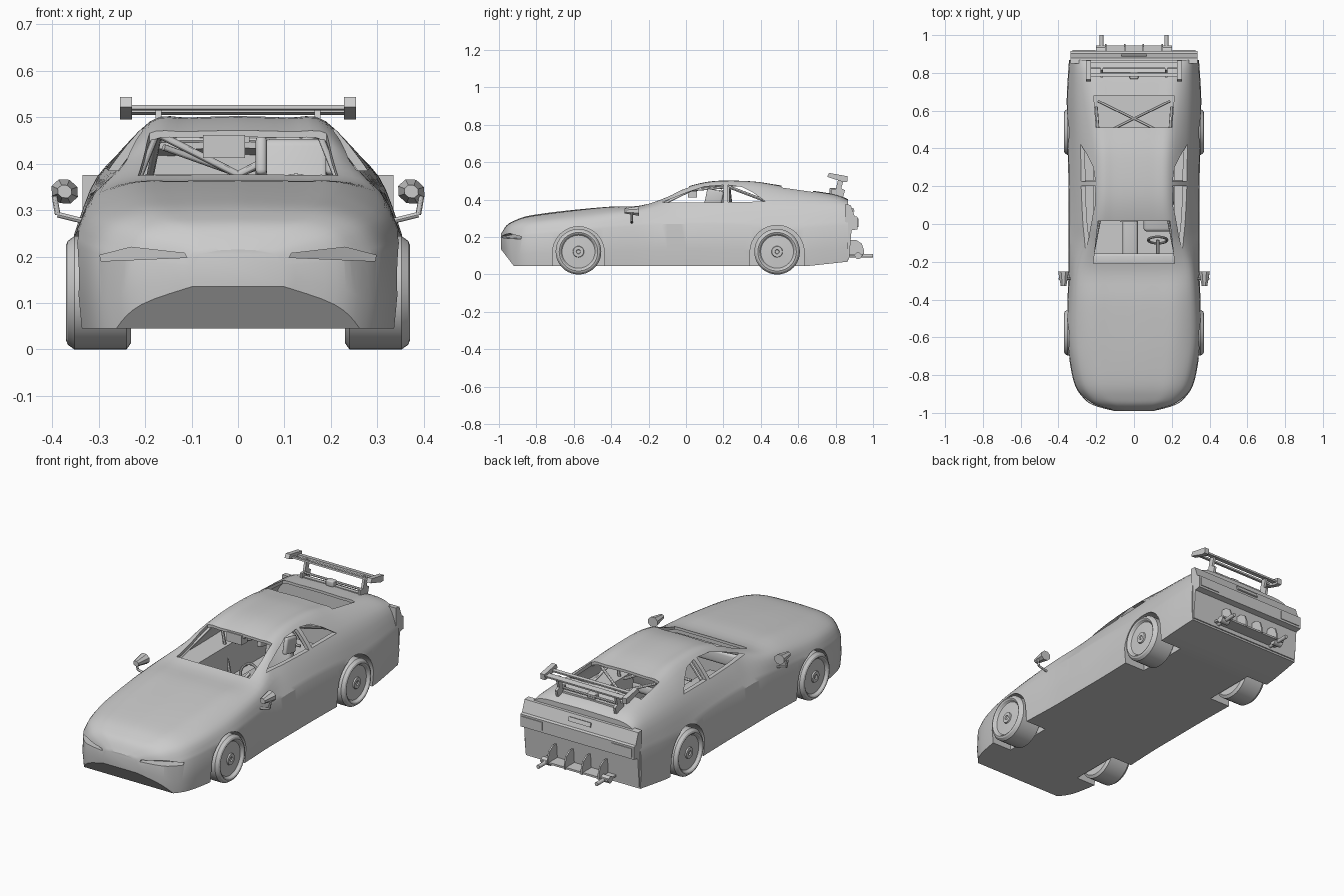
import bpy, bmesh, math
from mathutils import Vector, Matrix

if "Cube" in bpy.data.objects:
    bpy.data.objects.remove(bpy.data.objects["Cube"])


def finish(name, bm, angle=30):
    bmesh.ops.recalc_face_normals(bm, faces=bm.faces)
    me = bpy.data.meshes.new(name)
    bm.to_mesh(me)
    bm.free()
    ob = bpy.data.objects.new(name, me)
    bpy.context.collection.objects.link(ob)
    smooth(ob, angle)
    return ob


def smooth(ob, angle=30):
    bpy.ops.object.select_all(action='DESELECT')
    ob.select_set(True)
    bpy.context.view_layer.objects.active = ob
    bpy.ops.object.shade_smooth_by_angle(angle=math.radians(angle))


def spline(pts, n):
    v, out = [Vector(p) for p in pts], []
    for i in range(len(v) - 1):
        a, b, c, d = v[max(i - 1, 0)], v[i], v[i + 1], v[min(i + 2, len(v) - 1)]
        for k in range(n):
            t = k / n
            out.append((b * 2 + (c - a) * t + (a * 2 - b * 5 + c * 4 - d) * t**2
                        + (b * 3 - a - c * 3 + d) * t**3) * 0.5)
    return out + [v[-1]]


def skin(name, rings, closed_ends=True):
    bm = bmesh.new()
    rows = [[bm.verts.new(p) for p in r] for r in rings]
    n = len(rows[0])
    for a, b in zip(rows, rows[1:]):
        for i in range(n):
            bm.faces.new((a[i], a[(i + 1) % n], b[(i + 1) % n], b[i]))
    if closed_ends:
        bm.faces.new(rows[0])
        bm.faces.new(rows[-1])
    return finish(name, bm)


def prism(name, pts, axis, lo, hi):
    def at(p, h):
        return {'x': (h, p[0], p[1]), 'y': (p[0], h, p[1]), 'z': (p[0], p[1], h)}[axis]
    return skin(name, [[at(p, h) for p in pts] for h in (lo, hi)])


def box(name, loc, size, rot=(0, 0, 0), bevel=0.0):
    bm = bmesh.new()
    bmesh.ops.create_cube(bm, size=1)
    bmesh.ops.scale(bm, vec=size, verts=bm.verts)
    if bevel:
        bmesh.ops.bevel(bm, geom=bm.edges[:], offset=bevel, segments=3, affect='EDGES', profile=0.5)
    ob = finish(name, bm)
    ob.location, ob.rotation_euler = loc, rot
    return ob


def rod(name, pts, r, seg=12):
    bm = bmesh.new()
    for a, b in zip(pts, pts[1:]):
        a, b = Vector(a), Vector(b)
        m = Matrix.Translation((a + b) / 2) @ (b - a).to_track_quat('Z', 'Y').to_matrix().to_4x4()
        bmesh.ops.create_cone(bm, cap_ends=True, segments=seg, radius1=r, radius2=r,
                              depth=(b - a).length, matrix=m)
    return finish(name, bm)


# Body stations: y, centre height, roof edge (w, z), shoulder (w, z), side (w, z)
stations = spline([
    (-.99, .215, .05, .212, .08, .205, .10, .18),
    (-.96, .262, .12, .255, .18, .235, .21, .19),
    (-.92, .287, .17, .280, .23, .255, .265, .20),
    (-.85, .312, .20, .303, .275, .27, .31, .21),
    (-.72, .332, .22, .322, .305, .285, .338, .22),
    (-.575, .348, .23, .34, .315, .30, .352, .24),
    (-.40, .363, .23, .358, .315, .32, .348, .25),
    (-.24, .369, .23, .366, .305, .34, .342, .26),
    (-.10, .420, .215, .412, .275, .37, .342, .27),
    (.00, .467, .20, .458, .28, .372, .342, .27),
    (.15, .500, .19, .488, .285, .375, .342, .27),
    (.35, .498, .19, .488, .29, .378, .346, .26),
    (.50, .477, .20, .466, .297, .376, .352, .24),
    (.67, .449, .22, .440, .303, .372, .352, .25),
    (.80, .428, .23, .420, .303, .370, .345, .26),
    (.867, .402, .24, .395, .303, .360, .34, .26)], 4)


def section(s, cavity=False):
    y, zt, w1, z1, w2, z2, w3, z3 = s
    zb = max(.045, .045 + (-.92 - y) * 1.3, .045 + (y - .65) * .11)
    if cavity:
        zt, z1, z2, z3 = zt - .014, z1 - .014, z2 - .01, .28
        w1, w2, w3 = w1 - .01, w2 - .015, w3 - .02
        low = [(.215, .27), (.215, .1)]
    else:
        low = [(w3 + .004, zb + (z3 - zb) * .4), (w3 - .003, zb)]
    top = [(0, zt), (w1 * .55, zt - (zt - z1) * .3), (w1, z1), (w2, z2), (w3, z3)]
    half = spline(top, 4) + low
    return [(x, y, z) for x, z in half] + [(-x, y, z) for x, z in reversed(half[1:])]


body = skin("body_shell", [section(s) for s in stations])

# Cutters: cabin cavity, screens, side windows, wheel wells, headlight slots
cutters = [skin("cabin_cutter", [section(s, True) for s in stations if -.245 < s[0] < .78]),
           prism("windscreen_cutter", [(-.215, -.21), (.215, -.21), (.19, .015), (-.19, .015)], 'z', .33, .6),
           prism("rear_screen_cutter", [(-.2, .51), (.2, .51), (.213, .68), (-.213, .68)], 'z', .36, .6)]
wheel_pos = [(-.575, .138), (.487, .145)]
for s in (1, -1):
    cutters.append(prism("front_window_cutter", [(-.13, .385), (0, .437), (.1, .47), (.2, .478), (.2, .385)],
                         'x', s * .185, s * .5))
    cutters.append(prism("quarter_window_cutter", [(.225, .387), (.225, .478), (.3, .468), (.36, .437), (.425, .39)],
                         'x', s * .185, s * .5))
    for y, r in wheel_pos:
        arc = [(y + r * math.cos(math.pi * k / 16), .118 + r * math.sin(math.pi * k / 16)) for k in range(17)]
        cutters.append(prism("arch_cutter", [(y + r, 0)] + arc + [(y - r, 0)], 'x', s * .222, s * .5))
    lamp = prism("headlight_cutter", [(s * x, z) for x, z in
                 ((.11, .198), (.115, .207), (.23, .22), (.297, .203), (.295, .19))], 'y', -1.1, -.95)
    for v in lamp.data.vertices:
        if v.co.y > -1:
            v.co.y = -.957 + (abs(v.co.x) - .12) * .62
    cutters.append(lamp)
bpy.context.view_layer.objects.active = body
for c in cutters:
    m = body.modifiers.new("cut", 'BOOLEAN')
    m.operation, m.solver, m.object = 'DIFFERENCE', 'EXACT', c
    bpy.context.view_layer.objects.active = body
    bpy.ops.object.modifier_apply(modifier=m.name)
for c in cutters:
    bpy.data.objects.remove(c)
smooth(body, 28)

# Wheels
tyre = [(.23, .02), (.23, .108), (.24, .122), (.352, .122), (.366, .112), (.37, .103), (.366, .096),
        (.358, .092), (.354, .088), (.357, .03), (.364, .028), (.364, .012), (.358, .01), (.358, .002)]
for y, _ in wheel_pos:
    for s in (1, -1):
        skin("wheel", [[(s * x, y + r * math.cos(k * math.pi / 20), .122 + r * math.sin(k * math.pi / 20))
                        for k in range(40)] for x, r in tyre])

# Tail panel, tail lights and plate recess
prism("tail_panel", [(.85, .375), (.88, .372), (.902, .312), (.917, .308), (.917, .242), (.885, .236),
                     (.872, .08), (.85, .075)], 'x', -.335, .335)
for s in (1, -1):
    box("tail_light", (s * .265, .915, .276), (.12, .012, .045))
box("rear_slot", (0, .892, .345), (.13, .012, .022), (math.radians(20), 0, 0))

# Diffuser and exhausts
box("diffuser_plate", (0, .905, .105), (.40, .08, .01))
for x in (-.15, -.05, .05, .15):
    prism("diffuser_fin", [(.865, .185), (.91, .185), (.94, .165), (.952, .13), (.952, .1), (.865, .1)],
          'x', x - .004, x + .004)
for s in (1, -1):
    rod("exhaust_pipe", [(s * .172, .86, .1), (s * .172, 1.0, .1)], .01, 16)
    rod("exhaust_muffler", [(s * .15, .92, .1), (s * .20, .92, .1)], .018, 16)

# Rear wing
for y, z, d in ((.84, .512, .03), (.79, .52, .018)):
    box("wing_blade", (0, y, z), (.46, d, .009), (math.radians(-10), 0, 0))
for s in (1, -1):
    prism("wing_end_plate", [(.755, .522), (.765, .543), (.865, .525), (.862, .495), (.84, .495)],
          'x', s * .228, s * .254)
    prism("wing_stand", [(.775, .42), (.84, .415), (.85, .45), (.83, .46), (.845, .512), (.815, .515), (.80, .455),
                         (.775, .455)], 'x', s * .165, s * .178)
rod("wing_cross_bar", [(-.172, .80, .45), (.172, .80, .45)], .006)
box("rear_camera", (0, .785, .447), (.045, .035, .03), (0, 0, 0), .005)
box("deck_lip", (0, .795, .428), (.34, .02, .012))

# Door mirrors
for s in (1, -1):
    rod("mirror_stalk", [(s * .335, -.29, .277), (s * .388, -.29, .29), (s * .395, -.29, .33)], .006)
    bm = bmesh.new()
    bmesh.ops.create_cone(bm, cap_ends=True, segments=8, radius1=.018, radius2=.034, depth=.075,
                          matrix=Matrix.Translation((s * .373, -.29, .34)) @ Matrix.Rotation(-math.pi / 2, 4, 'X')
                          @ Matrix.Rotation(math.pi / 8, 4, 'Z') @ Matrix.Diagonal((.9, .8, 1, 1)))
    finish("mirror_head", bm)

# Interior: seat, dash, steering, tunnel, roof mirror
box("seat_back", (.125, .17, .33), (.15, .05, .25), (math.radians(-12), 0, 0), .02)
box("seat_cushion", (.125, .07, .20), (.15, .22, .06), (math.radians(6), 0, 0), .02)
for s in (1, -1):
    box("seat_bolster", (.125 + s * .075, .15, .41), (.024, .09, .085), (math.radians(-12), 0, 0), .01)
box("dashboard", (0, -.19, .31), (.44, .07, .07), (0, 0, 0), .015)
box("centre_tunnel", (-.02, .0, .15), (.08, .45, .1), (0, 0, 0), .015)
box("roof_mirror", (-.03, .035, .437), (.09, .05, .05))
box("roof_mirror_arm", (.01, .04, .455), (.03, .04, .02))
bpy.ops.mesh.primitive_torus_add(location=(.125, -.085, .325), rotation=(math.radians(70), 0, 0),
                                 major_radius=.05, minor_radius=.007, major_segments=28, minor_segments=8)
bpy.context.object.name = "steering_wheel"
rod("steering_column", [(.125, -.085, .325), (.125, -.18, .3)], .009)

# Roll cage
rod("cage_cross_low", [(-.2, .24, .37), (.2, .24, .37)], .007)
for s in (1, -1):
    rod("cage_hoop", [(0, .225, .478), (s * .17, .225, .47), (s * .255, .225, .37), (s * .205, .225, .12)], .008)
    rod("cage_brace", [(s * .175, .23, .465), (-s * .19, .25, .28)], .008)
    rod("cage_rear_stay", [(s * .17, .23, .468), (s * .2, .62, .32)], .008)
    rod("cage_rear_cross", [(s * .16, .48, .435), (-s * .19, .65, .31)], .007)
    rod("cage_front_tube", [(s * .17, .225, .468), (s * .18, .03, .452), (s * .225, -.2, .34)], .007)
